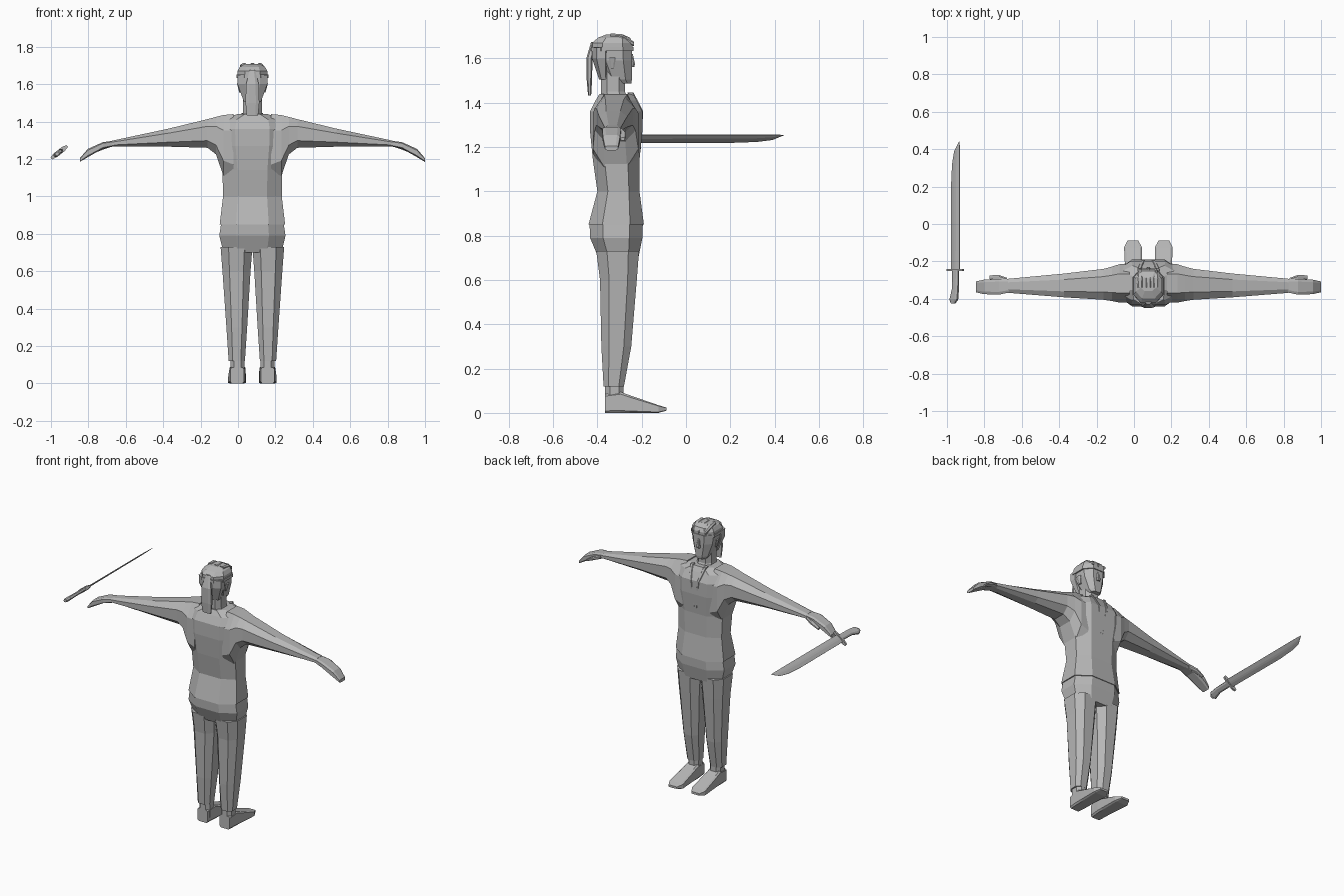
import bpy, bmesh, math

cube = bpy.data.objects.get("Cube")
if cube:
    bpy.data.objects.remove(cube, do_unlink=True)

GREY = (.47, .47, .47, 1)
mat = bpy.data.materials.new("plain_grey")
mat.use_nodes = True
mat.diffuse_color = GREY
mat.node_tree.nodes["Principled BSDF"].inputs["Base Color"].default_value = GREY

BODY = (.077, -.315, 0)
SWORD = (-.955, 0, 1.237)

# How each loft axis orders its ring coordinates
PLACE = {
    "x": lambda along, a, b: (along, a, b),
    "y": lambda along, a, b: (a, along, b),
    "z": lambda along, a, b: (a, b, along),
}


def octagon(low_a, high_a, low_b, high_b, corner):
    """Chamfered rectangle; a larger corner value gives a squarer shape."""
    mid_a, half_a = (low_a + high_a) / 2, (high_a - low_a) / 2
    mid_b, half_b = (low_b + high_b) / 2, (high_b - low_b) / 2
    points = []
    u, v = 1, 0
    for quarter in range(4):
        for side in (-corner, corner):
            points.append((mid_a + half_a * (u - side * v),
                           mid_b + half_b * (v + side * u)))
        u, v = -v, u
    return points


def loft(name, axis, rings, corner=.5, mirror=False, origin=BODY, tilt=0):
    """Skin octagon rings, each given as position, low/high, low/high."""
    bm = bmesh.new()
    loops = []
    for along, *bounds in rings:
        loops.append([bm.verts.new(PLACE[axis](along, a, b))
                      for a, b in octagon(*bounds, corner)])
    for lower, upper in zip(loops, loops[1:]):
        for i in range(len(lower)):
            bm.faces.new((lower[i - 1], lower[i], upper[i], upper[i - 1]))
    bm.faces.new(loops[0])
    bm.faces.new(loops[-1])
    bmesh.ops.recalc_face_normals(bm, faces=bm.faces)
    mesh = bpy.data.meshes.new(name)
    bm.to_mesh(mesh)
    bm.free()
    mesh.materials.append(mat)
    part = bpy.data.objects.new(name, mesh)
    bpy.context.collection.objects.link(part)
    part.location = origin
    part.rotation_euler.y = tilt
    if mirror:
        part.modifiers.new("Mirror", "MIRROR")


def centred(height, half_width, half_depth, shift=0):
    """Ring around the body's middle line, optionally moved forward."""
    return (height, -half_width, half_width, shift - half_depth, shift + half_depth)


def flat(along, low, high, half_thickness):
    """Ring for the sword: an uneven width and an even thickness."""
    return (along, low, high, -half_thickness, half_thickness)


# Shirt body and hips
loft("shirt", "z", [
    centred(.85, .175, .125), centred(1, .157, .095, .01),
    centred(1.14, .16, .105), centred(1.27, .18, .118),
    centred(1.36, .185, .118), centred(1.41, .17, .093), centred(1.44, .08, .075)])
loft("hips", "z", [
    centred(.7, .155, .09, .01), centred(.79, .177, .118), centred(.85, .168, .12)])

# Trouser legs, ankles and shoes
loft("trouser_legs", "z", [
    (.12, .04, .127, -.057, .035), (.3, .028, .139, -.067, .068),
    (.6, .01, .16, -.073, .093), (.73, 0, .17, -.09, .103)], mirror=True)
loft("ankles", "z", [
    (.03, .042, .118, -.05, .034), (.13, .042, .118, -.05, .034)], mirror=True)
loft("shoes", "y", [
    (-.05, .045, .118, 0, .085), (.02, .038, .122, 0, .095), (.06, .037, .124, 0, .08),
    (.19, .034, .13, 0, .035), (.227, .055, .112, .01, .024)],
    corner=.78, mirror=True)

# Arms tapering into drooping hands
loft("arms", "x", [
    (.1, -.105, .1, 1.08, 1.44), (.155, -.105, .1, 1.11, 1.435),
    (.195, -.097, .087, 1.225, 1.425), (.24, -.09, .075, 1.26, 1.413),
    (.45, -.077, .05, 1.266, 1.362), (.75, -.053, .022, 1.267, 1.298)], mirror=True)
loft("hands", "x", [
    (.74, -.05, .02, 1.268, 1.298), (.8, -.063, .022, 1.255, 1.29),
    (.88, -.06, .017, 1.21, 1.254), (.922, -.05, .008, 1.185, 1.205)],
    corner=.65, mirror=True)
loft("thumbs", "x", [
    (.755, 0, .027, 1.265, 1.287), (.8, .01, .043, 1.25, 1.273),
    (.85, .02, .04, 1.23, 1.242)], mirror=True)

# Collar edges running down the chest
loft("lapels", "z", [
    (1.18, .004, .012, .1, .11), (1.36, .02, .036, .1, .122),
    (1.41, .032, .05, .07, .097), (1.445, .038, .058, .05, .078)],
    corner=.7, mirror=True)

# Neck, head, nose and ears
loft("neck", "z", [
    centred(1.4, .06, .065), centred(1.45, .05, .054, -.015), centred(1.56, .05, .055, -.015)])
loft("head", "z", [
    centred(1.487, .033, .035, .033), centred(1.505, .046, .058, .013),
    centred(1.59, .073, .08, -.008), centred(1.64, .076, .084, -.012),
    centred(1.68, .07, .075, -.01)])
loft("nose", "z", [
    centred(1.562, .012, .012, .07), centred(1.575, .012, .013, .072),
    centred(1.62, .006, .01, .065)])
loft("ears", "z", [
    (1.555, .06, .07, -.025, -.01), (1.605, .065, .083, -.035, 0)], mirror=True)

# Hair, headband and hanging tail
loft("back_hair", "z", [
    centred(1.505, .045, .02, -.057), centred(1.6, .08, .04, -.069),
    centred(1.65, .081, .043, -.068)])
loft("hair_cap", "z", [
    centred(1.635, .081, .091, -.017), centred(1.67, .08, .091, -.016),
    centred(1.693, .067, .073, -.01), centred(1.708, .04, .037, -.007)])
loft("headband", "z", [centred(height, .085, .096, -.018) for height in (1.634, 1.652)])
for side, middle in (("right", -.045), ("middle", 0), ("left", .04)):
    loft(side + "_hair_tuft", "y", [
        (-.025, middle - .015, middle + .015, 1.69, 1.712),
        (.025, middle - .02, middle + .02, 1.675, 1.71),
        (.08, middle - .005, middle + .005, 1.655, 1.675)])
loft("hair_tail", "z", [
    centred(1.432, .03, .007, -.12), centred(1.5, .037, .012, -.121),
    centred(1.6, .034, .014, -.121), centred(1.675, .015, .013, -.1)])

# Sword floating beside the hand, tilted about its length
tilt = math.radians(-38)
loft("sword_blade", "y", [
    flat(-.245, -.028, .029, .005), flat(.2, -.029, .03, .004),
    flat(.32, -.022, .03, .004), flat(.39, -.008, .03, .003), flat(.442, .026, .029, .001)],
    corner=.2, origin=SWORD, tilt=tilt)
loft("sword_guard", "y", [flat(along, -.055, .053, .013) for along in (-.252, -.24)],
     origin=SWORD, tilt=tilt)
loft("sword_grip", "y", [
    flat(-.425, -.026, -.004, .009), flat(-.405, -.036, .014, .013),
    flat(-.35, -.02, .02, .011), flat(-.245, -.018, .022, .011)],
    origin=SWORD, tilt=tilt)
